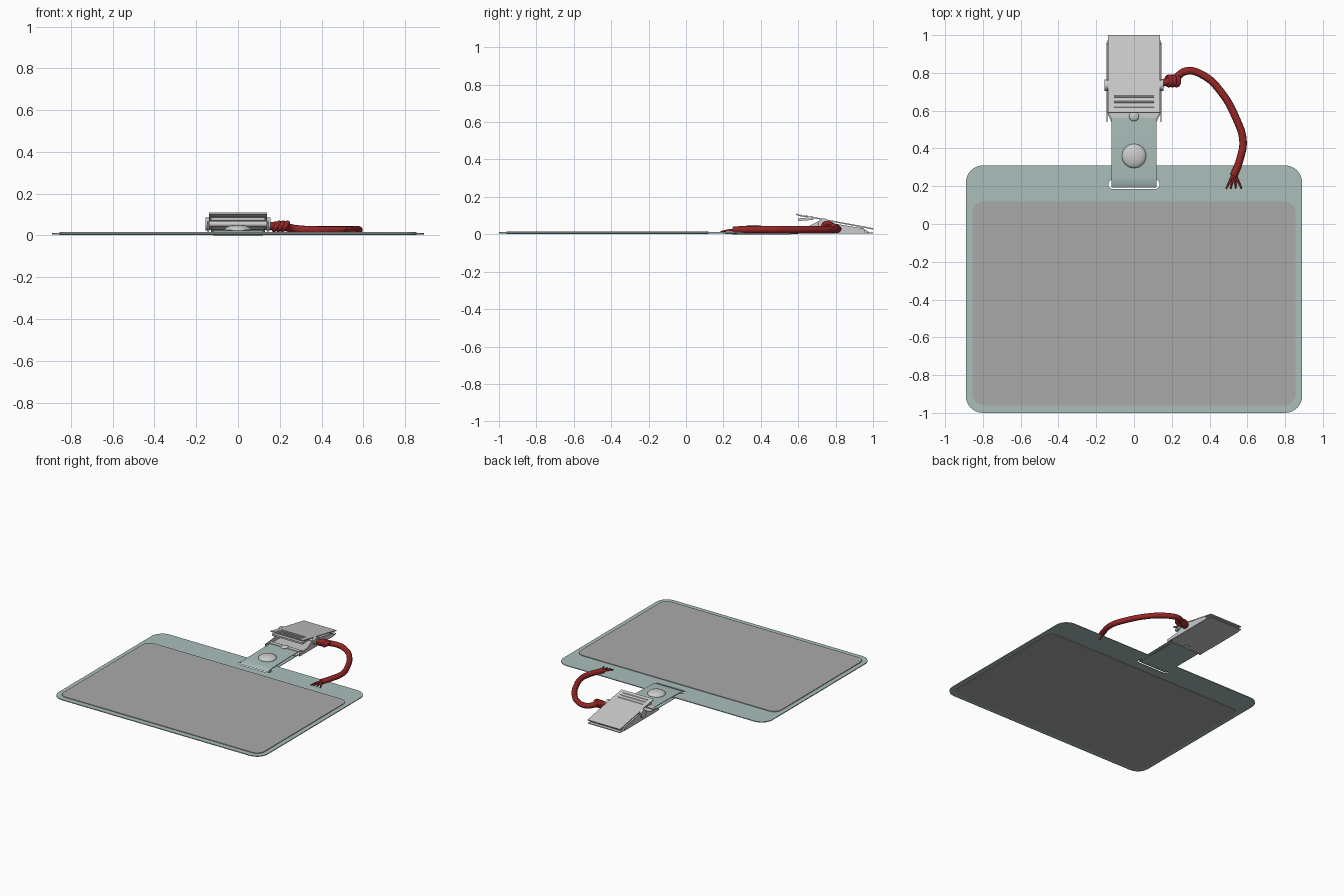
import bpy, bmesh, math
from mathutils import Vector

cube = bpy.data.objects.get("Cube")
if cube:
    bpy.data.objects.remove(cube)


def material(name, color, alpha=1.0, metallic=0.0):
    m = bpy.data.materials.new(name)
    m.use_nodes = True
    m.diffuse_color = (*color, alpha)
    p = m.node_tree.nodes["Principled BSDF"]
    p.inputs["Base Color"].default_value = (*color, 1)
    p.inputs["Alpha"].default_value = alpha
    p.inputs["Metallic"].default_value = metallic
    return m


CLEAR = material("clear_vinyl", (0.40, 0.52, 0.50), 0.6)
PAPER = material("card_grey", (0.40, 0.40, 0.40), 0.85)
RED = material("red_cord", (0.30, 0.02, 0.02))


def finish(obj, mat=None, smooth=True):
    if mat:
        obj.data.materials.append(mat)
    bpy.ops.object.select_all(action='DESELECT')
    obj.select_set(True)
    bpy.context.view_layer.objects.active = obj
    if obj.type == 'CURVE':
        bpy.ops.object.convert(target='MESH')
    if smooth:
        bpy.ops.object.shade_smooth_by_angle(angle=math.radians(35))
    return bpy.context.view_layer.objects.active


def rounded(x, y0, y1, r, n=8):
    pts = []
    corners = [(x - r, y1 - r), (r - x, y1 - r), (r - x, y0 + r), (x - r, y0 + r)]
    for k, (cx, cy) in enumerate(corners):
        for i in range(n + 1):
            a = math.pi / 2 * (k + i / n)
            pts.append((cx + r * math.cos(a), cy + r * math.sin(a)))
    return pts


def sheet(name, outlines, z0, z1, mat=None):
    """Flat plate whose later outlines become holes."""
    c = bpy.data.curves.new(name, 'CURVE')
    c.dimensions = '2D'
    c.fill_mode = 'BOTH'
    c.extrude = (z1 - z0) / 2
    for pts in outlines:
        s = c.splines.new('POLY')
        s.points.add(len(pts) - 1)
        for p, q in zip(s.points, pts):
            p.co = (*q, 0, 1)
        s.use_cyclic_u = True
    o = bpy.data.objects.new(name, c)
    bpy.context.collection.objects.link(o)
    o.location.z = (z0 + z1) / 2
    return finish(o, mat)


def side_profile(name, pts, x0, x1, mat=None):
    """Closed y-z profile extruded across x."""
    me = bpy.data.meshes.new(name)
    bm = bmesh.new()
    face = bm.faces.new([bm.verts.new((x0, y, z)) for y, z in pts])
    ext = bmesh.ops.extrude_face_region(bm, geom=[face])
    for v in ext["geom"]:
        if isinstance(v, bmesh.types.BMVert):
            v.co.x = x1
    bmesh.ops.recalc_face_normals(bm, faces=bm.faces)
    bm.to_mesh(me)
    bm.free()
    o = bpy.data.objects.new(name, me)
    bpy.context.collection.objects.link(o)
    return finish(o, mat)


def band(path, t):
    """Give an open y-z path a thickness."""
    left, right = [], []
    for i, p in enumerate(path):
        d = Vector(path[min(i + 1, len(path) - 1)]) - Vector(path[max(i - 1, 0)])
        n = Vector((-d.y, d.x)).normalized() * t / 2
        left.append(tuple(Vector(p) + n))
        right.append(tuple(Vector(p) - n))
    return left + right[::-1]


def ball(name, loc, scale, mat=None):
    bpy.ops.mesh.primitive_uv_sphere_add(segments=32, ring_count=16, radius=1, location=loc)
    o = bpy.context.object
    o.name = name
    o.scale = scale
    return finish(o, mat)


def rod(name, loc, r, depth, axis='Z'):
    rot = (0, math.pi / 2, 0) if axis == 'X' else (0, 0, 0)
    bpy.ops.mesh.primitive_cylinder_add(vertices=32, radius=r, depth=depth, location=loc, rotation=rot)
    o = bpy.context.object
    o.name = name
    return finish(o)


def cord(name, pts, r, mat, tip=1.0):
    c = bpy.data.curves.new(name, 'CURVE')
    c.dimensions = '3D'
    c.bevel_depth = r
    c.bevel_resolution = 4
    c.use_fill_caps = True
    s = c.splines.new('BEZIER')
    s.bezier_points.add(len(pts) - 1)
    for i, (p, q) in enumerate(zip(s.bezier_points, pts)):
        p.co = q
        p.handle_left_type = p.handle_right_type = 'AUTO'
        p.radius = 1 + (tip - 1) * i / (len(pts) - 1)
    o = bpy.data.objects.new(name, c)
    bpy.context.collection.objects.link(o)
    return finish(o, mat)


# Badge sleeve with strap slot, and the card pocket
sheet("badge_sleeve", [rounded(0.89, -1, 0.31, 0.09), rounded(0.135, 0.185, 0.235, 0.024)],
      0.005, 0.011, CLEAR)
sheet("card", [rounded(0.855, -0.96, 0.12, 0.06)], 0.002, 0.016, PAPER)

# Strap folded through the slot
strap_path = [(0.56, 0.026), (0.45, 0.026), (0.25, 0.022), (0.21, 0.018), (0.195, 0.011),
              (0.21, 0.004), (0.25, 0.002), (0.56, 0.002)]
side_profile("strap", band(strap_path, 0.004), -0.12, 0.12, CLEAR)

# Snap fastener
ball("snap_dome", (0, 0.36, 0.027), (0.064, 0.064, 0.024))
rod("snap_collar", (0, 0.36, 0.015), 0.035, 0.024)

# Clip base, tapered toward the strap
sheet("clip_base", [[(-0.115, 0.53), (0.115, 0.53), (0.143, 0.59), (0.143, 0.95),
                     (0.135, 1.0), (-0.135, 1.0), (-0.143, 0.95), (-0.143, 0.59)]], 0.003, 0.009)
rod("base_rivet", (0, 0.57, 0.007), 0.03, 0.012)
ball("rivet_head", (0, 0.57, 0.03), (0.026, 0.026, 0.012))
sheet("strap_bridge", [[(-0.12, 0.56), (0.12, 0.56), (0.14, 0.59), (-0.14, 0.59)]], 0.026, 0.032)

# Clip side walls and pivot ends
wall = [(0.54, 0.006), (0.96, 0.006), (0.95, 0.031), (0.8, 0.056),
        (0.75, 0.075), (0.71, 0.07), (0.64, 0.035), (0.54, 0.026)]
for side, s in (("left", 1), ("right", -1)):
    side_profile(side + "_wall", wall, s * 0.14, s * 0.146)
    rod(side + "_pivot", (s * 0.146, 0.735, 0.055), 0.03, 0.02, 'X')
rod("pivot_pin", (0, 0.735, 0.055), 0.014, 0.29, 'X')

# Clip lever, finger ridges and toothed jaw
lever = [(0.59, 0.107), (0.61, 0.1), (0.71, 0.084), (0.77, 0.072), (0.95, 0.039), (1.0, 0.029)]
side_profile("lever", band(lever, 0.007), -0.138, 0.138)
for y in (0.615, 0.645, 0.675):
    z = 0.101 - (y - 0.61) * 0.17
    side_profile("finger_ridge", [(y - 0.006, z), (y - 0.003, z + 0.007),
                                  (y + 0.003, z + 0.006), (y + 0.006, z)], -0.105, 0.105)
side_profile("lever_rib", band([(0.6, 0.078), (0.68, 0.084)], 0.014), -0.13, 0.13)
side_profile("upper_jaw", band([(0.93, 0.04), (0.975, 0.01)], 0.006), -0.13, 0.13)

# Cord, knot and frayed end
cord("cord", [(0.14, 0.745, 0.045), (0.2, 0.76, 0.045), (0.28, 0.81, 0.03), (0.37, 0.785, 0.025),
              (0.46, 0.7, 0.025), (0.54, 0.56, 0.025), (0.577, 0.44, 0.025), (0.56, 0.34, 0.025),
              (0.528, 0.255, 0.022)], 0.02, RED)
ball("knot_core", (0.205, 0.758, 0.045), (0.042, 0.03, 0.024), RED)
for x in (0.185, 0.205, 0.225):
    ring = [(x + 0.012 * math.sin(a), 0.758 + 0.022 * math.cos(a), 0.044 + 0.015 * math.sin(a))
            for a in [math.tau * i / 8 for i in range(9)]]
    cord("knot_loop", ring, 0.013, RED)
for x in (0.488, 0.512, 0.54, 0.57):
    cord("frayed_strand", [(0.53, 0.27, 0.022), (0.53 + (x - 0.53) * 0.5, 0.23, 0.021),
                           (x, 0.187, 0.014)], 0.009, RED, 0.4)
